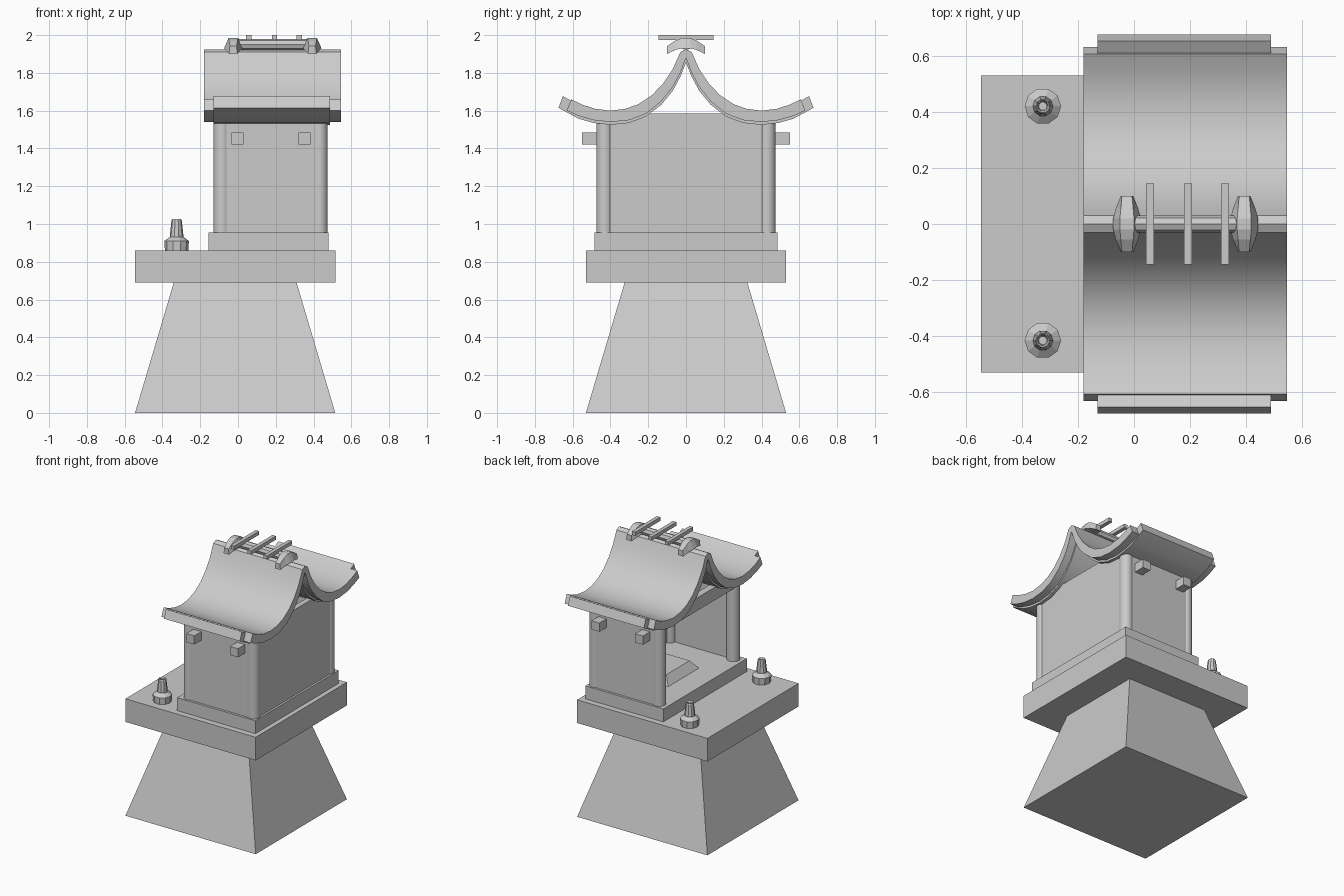
import bpy, math

if "Cube" in bpy.data.objects:
    bpy.data.objects.remove(bpy.data.objects["Cube"])


def mesh(name, verts, faces, smooth=False):
    me = bpy.data.meshes.new(name)
    me.from_pydata(verts, [], faces)
    ob = bpy.data.objects.new(name, me)
    bpy.context.collection.objects.link(ob)
    bpy.context.view_layer.objects.active = ob
    bpy.ops.object.select_all(action='DESELECT')
    ob.select_set(True)
    bpy.ops.object.mode_set(mode='EDIT')
    bpy.ops.mesh.select_all(action='SELECT')
    bpy.ops.mesh.normals_make_consistent(inside=False)
    bpy.ops.object.mode_set(mode='OBJECT')
    if smooth:
        bpy.ops.object.shade_smooth_by_angle(angle=math.radians(32))
    return ob


def loft(name, rings, smooth=False):
    """Skin a row of equal-length vertex rings and cap both ends."""
    n = len(rings[0])
    faces = [tuple(range(n)), tuple(range((len(rings) - 1) * n, len(rings) * n))]
    for r in range(len(rings) - 1):
        for i in range(n):
            j = (i + 1) % n
            faces.append((r * n + i, r * n + j, (r + 1) * n + j, (r + 1) * n + i))
    return mesh(name, [v for ring in rings for v in ring], faces, smooth)


def rect(x0, x1, y0, y1, z):
    return [(x0, y0, z), (x1, y0, z), (x1, y1, z), (x0, y1, z)]


def box(name, x0, x1, y0, y1, z0, z1, taper=0):
    return loft(name, [rect(x0, x1, y0, y1, z0),
                       rect(x0 + taper, x1 - taper, y0 + taper, y1 - taper, z1)])


def lathe(name, x, y, profile, sides, smooth=False):
    return loft(name, [[(x + r * math.cos(2 * math.pi * i / sides),
                         y + r * math.sin(2 * math.pi * i / sides), z)
                        for i in range(sides)] for r, z in profile], smooth)


def roof_sheet(name, x0, x1, top, under):
    """Mirror half profiles (y, z) starting at the ridge and extrude along x."""
    full = [(-y, z) for y, z in reversed(top)] + top[1:]
    low = list(reversed(under)) + [(-y, z) for y, z in under[1:]]
    return loft(name, [[(x, y, z) for y, z in full + low] for x in (x0, x1)], True)


# Stone base and floor slabs
box("pedestal", -0.545, 0.515, -0.53, 0.53, 0, 0.69, 0.205)
box("base_slab", -0.545, 0.515, -0.53, 0.53, 0.69, 0.86)
box("plinth", -0.155, 0.48, -0.485, 0.485, 0.86, 0.955)
box("inner_step", 0.02, 0.37, -0.18, 0.18, 0.955, 1.015, 0.045)

# Corner posts, side walls and projecting beam ends
for s in (-1, 1):
    for x in (-0.085, 0.43):
        lathe("post", x, s * 0.43, [(0.045, 0.955), (0.045, 1.545)], 24, True)
    ya, yb = sorted((s * 0.425, s * 0.468))
    box("side_wall", -0.07, 0.43, ya, yb, 0.955, 1.54)
    ya, yb = sorted((s * 0.46, s * 0.55))
    for x in (-0.003, 0.352):
        box("beam_end", x - 0.032, x + 0.032, ya, yb, 1.42, 1.484)

# Back wall and lintel over the opening
box("back_wall", 0.425, 0.465, -0.42, 0.42, 0.955, 1.585)
box("lintel", -0.11, -0.06, -0.41, 0.41, 1.49, 1.585)

# Curved roof with a narrower, longer lining below it
roof_sheet("roof", -0.18, 0.545,
           [(0, 1.925), (.03, 1.91), (.07, 1.82), (.12, 1.745), (.18, 1.682), (.25, 1.635),
            (.32, 1.61), (.4, 1.6), (.48, 1.61), (.55, 1.632), (.607, 1.66)],
           [(0, 1.88), (.03, 1.80), (.07, 1.725), (.13, 1.65), (.21, 1.585), (.3, 1.55),
            (.4, 1.54), (.49, 1.55), (.57, 1.573), (.632, 1.6)])
roof_sheet("roof_lining", -0.13, 0.488,
           [(0, 1.89), (.07, 1.75), (.13, 1.68), (.21, 1.61), (.3, 1.58), (.4, 1.57),
            (.49, 1.585), (.6, 1.648), (.652, 1.677)],
           [(0, 1.855), (.03, 1.78), (.07, 1.705), (.13, 1.632), (.21, 1.57), (.3, 1.535),
            (.4, 1.525), (.49, 1.535), (.57, 1.558), (.675, 1.615)])

# Ridge log, its arched end saddles and three crossbars
loft("ridge_log", [[(x, 0.03 * math.cos(i * math.pi / 4), 1.95 + 0.03 * math.sin(i * math.pi / 4))
                    for i in range(8)] for x in (-0.03, 0.39)], True)
for cx in (-0.025, 0.393):
    rings = []
    for y, w, wt, z0, z1 in ((-.1, .022, .018, 1.9, 1.942), (-.055, .04, .022, 1.922, 1.972),
                             (-.02, .049, .025, 1.93, 1.985), (.02, .049, .025, 1.93, 1.985),
                             (.055, .04, .022, 1.922, 1.972), (.1, .022, .018, 1.9, 1.942)):
        rings.append([(cx - w, y, z0), (cx + w, y, z0), (cx + wt, y, z1), (cx - wt, y, z1)])
    loft("ridge_saddle", rings)
for x in (0.057, 0.193, 0.325):
    box("ridge_crossbar", x - 0.014, x + 0.014, -0.145, 0.145, 1.973, 2.0)

# Small offering vases on the front ledge
for y in (-0.415, 0.42):
    lathe("vase", -0.325, y, [(.062, .86), (.065, .91), (.036, .932), (.036, .94), (.027, 1.02),
                              (.024, 1.026), (.019, 1.02), (.015, .98)], 10)
